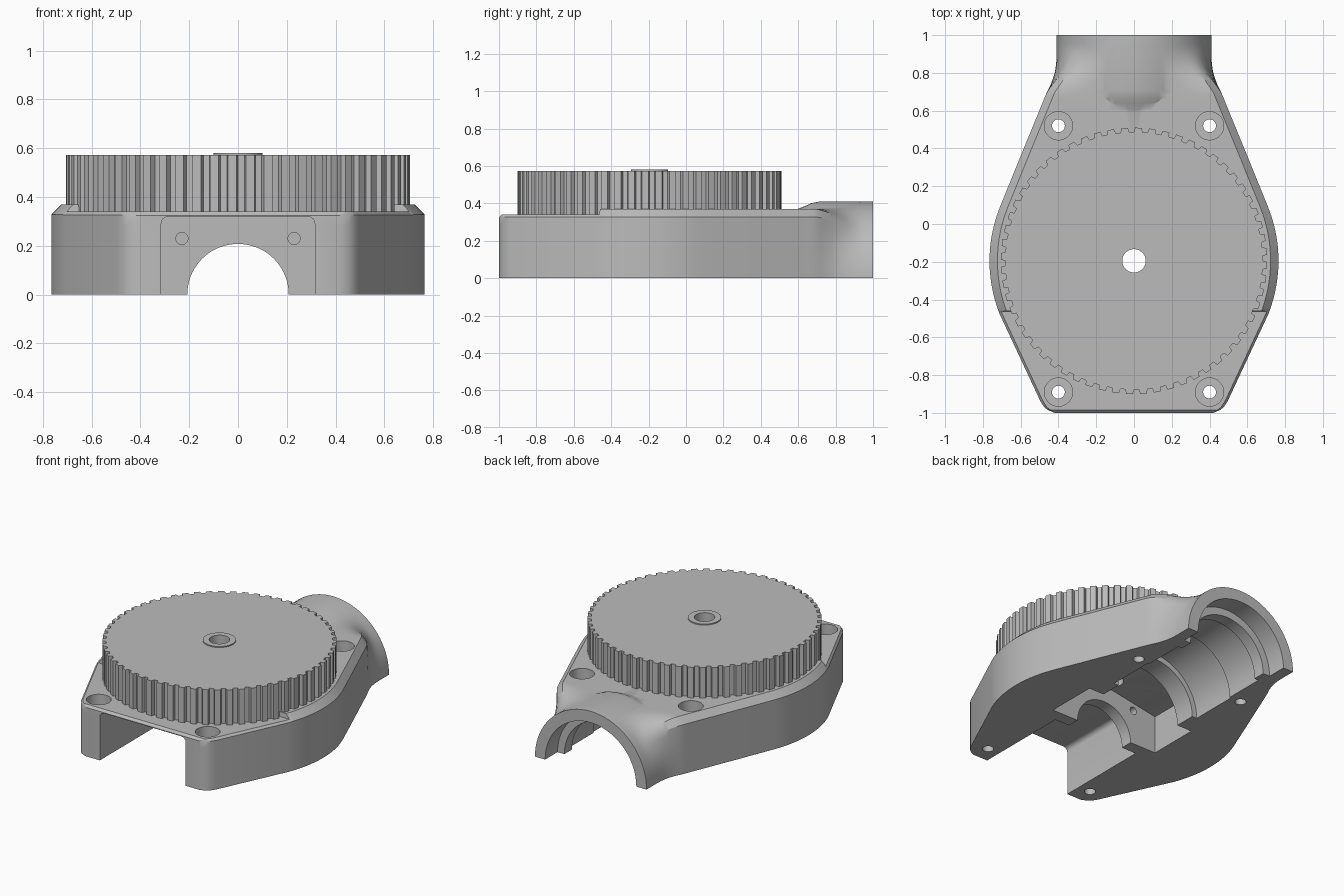
import bpy, bmesh
from math import sin, cos, pi, sqrt, radians
from mathutils import Matrix, Vector

if "Cube" in bpy.data.objects:
    bpy.data.objects.remove(bpy.data.objects["Cube"])

grey = bpy.data.materials.new("plain grey")
grey.use_nodes = True
grey.diffuse_color = (0.5, 0.5, 0.5, 1)
grey.node_tree.nodes["Principled BSDF"].inputs["Base Color"].default_value = (0.5, 0.5, 0.5, 1)


def loft(name, sections):
    """Closed solid through matching rings of points."""
    bm = bmesh.new()
    rings = [[bm.verts.new(p) for p in s] for s in sections]
    n = len(rings[0])
    for a, b in zip(rings, rings[1:]):
        for i in range(n):
            j = (i + 1) % n
            bm.faces.new((a[i], a[j], b[j], b[i]))
    bm.faces.new(rings[0])
    bm.faces.new(rings[-1])
    bmesh.ops.recalc_face_normals(bm, faces=bm.faces)
    mesh = bpy.data.meshes.new(name)
    bm.to_mesh(mesh)
    bm.free()
    mesh.materials.append(grey)
    obj = bpy.data.objects.new(name, mesh)
    bpy.context.collection.objects.link(obj)
    return obj


def extrude_z(name, pts, z0, z1):
    return loft(name, [[(x, y, z) for x, y in pts] for z in (z0, z1)])


def extrude_y(name, pts, y0, y1):
    return loft(name, [[(x, y, z) for x, z in pts] for y in (y0, y1)])


def circle(r, u=0, v=0, n=48):
    return [(u + r * cos(2 * pi * i / n), v + r * sin(2 * pi * i / n)) for i in range(n)]


def combine(obj, tool, operation="DIFFERENCE"):
    mod = obj.modifiers.new("cut", "BOOLEAN")
    mod.operation = operation
    mod.solver = "EXACT"
    mod.object = tool
    bpy.ops.object.select_all(action="DESELECT")
    bpy.context.view_layer.objects.active = obj
    obj.select_set(True)
    bpy.ops.object.modifier_apply(modifier=mod.name)
    bpy.data.objects.remove(tool)


def finish(obj):
    bpy.ops.object.select_all(action="DESELECT")
    bpy.context.view_layer.objects.active = obj
    obj.select_set(True)
    bpy.ops.object.shade_smooth_by_angle(angle=radians(28))


GEAR_Y = -0.195
TUBE_R = 0.41
STEP_Y = -0.46


# Housing outline: half width along y
def lerp_table(table, y):
    for (y0, w0), (y1, w1) in zip(table, table[1:]):
        if y <= y1:
            return w0 + (w1 - w0) * (y - y0) / (y1 - y0)
    return table[-1][1]


FRONT = [(-1, 0.42), (-0.985, 0.455), (-0.97, 0.475), (-0.94, 0.495), (-0.48, 0.708)]
REAR = [(0.09, 0.711), (0.66, 0.477), (0.74, 0.445), (0.8, 0.427), (0.87, 0.413), (1, TUBE_R)]


def half_width(y):
    if y < -0.48:
        return lerp_table(FRONT, y)
    if y > 0.09:
        return lerp_table(REAR, y)
    return sqrt(0.765 ** 2 - (y - GEAR_Y) ** 2)


def section(y):
    """Chamfered box section that melts into a half circle at the rear."""
    w = half_width(y)
    if y < STEP_Y:
        h, c = (0.325, 0.002) if y < -0.995 else (0.34, 0.014)
    else:
        h, c = 0.37, 0.042
    box = [(w, (h - c) * i / 8) for i in range(9)]
    box += [((w - c) * (1 - i / 10), h) for i in range(11)]
    t = min(max((y - 0.68) / 0.27, 0), 1)
    t = t * t * (3 - 2 * t)
    half = []
    for i, (x, z) in enumerate(box):
        a = pi / 2 * i / (len(box) - 1)
        half.append((x + (TUBE_R * cos(a) - x) * t, z + (TUBE_R * sin(a) - z) * t))
    full = half + [(-x, z) for x, z in half[-2::-1]]
    return [(x, y, z) for x, z in full]


stations = [y for y, w in FRONT] + [STEP_Y - 0.003, STEP_Y]
stations += [-0.44 + 0.04 * i for i in range(13)] + [0.09, 0.35, 0.6]
stations += [0.66 + 0.02 * i for i in range(17)] + [1]
housing = loft("housing", [section(y) for y in stations])

# Barrel crown emerging from the flat top
crown = []
for y, drop in [(0.56, 0.05), (0.6, 0.038), (0.64, 0.022), (0.67, 0.008), (0.71, 0), (0.995, 0)]:
    crown.append([(x, y, z - drop) for x, z in circle(TUBE_R - 0.001, n=96) if z >= 0.14])
combine(housing, loft("crown", crown), "UNION")

# Front channel with rounded upper corners
R = 0.03
corner = [(0.315 - R + R * cos(a * pi / 8), 0.32 - R + R * sin(a * pi / 8)) for a in range(5)]
channel = [(0.315, -0.1)] + corner
channel += [(-x, z) for x, z in reversed(channel)]
combine(housing, extrude_y("channel", channel, -1.1, -0.36))

# Gearbox pocket, round opening and the stepped barrel bore
pocket = [(0.4, -0.1), (0.4, 0.25), (0.06, 0.31), (-0.06, 0.31), (-0.4, 0.25), (-0.4, -0.1)]
combine(housing, extrude_y("pocket", pocket, -0.28, 0.06))
for r, y0, y1 in [(0.208, -0.5, -0.2), (0.29, 0, 0.21), (0.325, 0.2, 0.52),
                  (0.315, 0.51, 0.79), (0.285, 0.78, 0.9), (0.335, 0.87, 1.1)]:
    combine(housing, extrude_y("bore", circle(r, n=72), y0, y1))

# Small fixing holes in the inner wall
for side in (-1, 1):
    combine(housing, extrude_y("wall_hole", circle(0.025, side * 0.23, 0.23, 20), -0.45, -0.2))

# Counterbored corner screw holes
for x in (-0.4, 0.4):
    for y in (-0.89, 0.52):
        combine(housing, extrude_z("screw_hole", circle(0.034, x, y, 24), -0.1, 0.6))
        combine(housing, extrude_z("screw_head_seat", circle(0.075, x, y, 32), 0.27, 0.6))

# Toothed belt wheel
TEETH = 60
rim = []
for i in range(TEETH):
    for f, r in [(0, 0.682), (0.36, 0.682), (0.44, 0.705), (0.92, 0.705)]:
        a = 2 * pi * (i + f) / TEETH
        rim.append((r * cos(a), GEAR_Y + r * sin(a)))
wheel = extrude_z("toothed_wheel", rim, 0.335, 0.573)
combine(wheel, extrude_z("hub", circle(0.1, 0, GEAR_Y), 0.5, 0.58), "UNION")

# Axle hole through everything
for obj in (housing, wheel):
    combine(obj, extrude_z("axle_hole", circle(0.062, 0, GEAR_Y), -0.1, 0.8))
    finish(obj)
